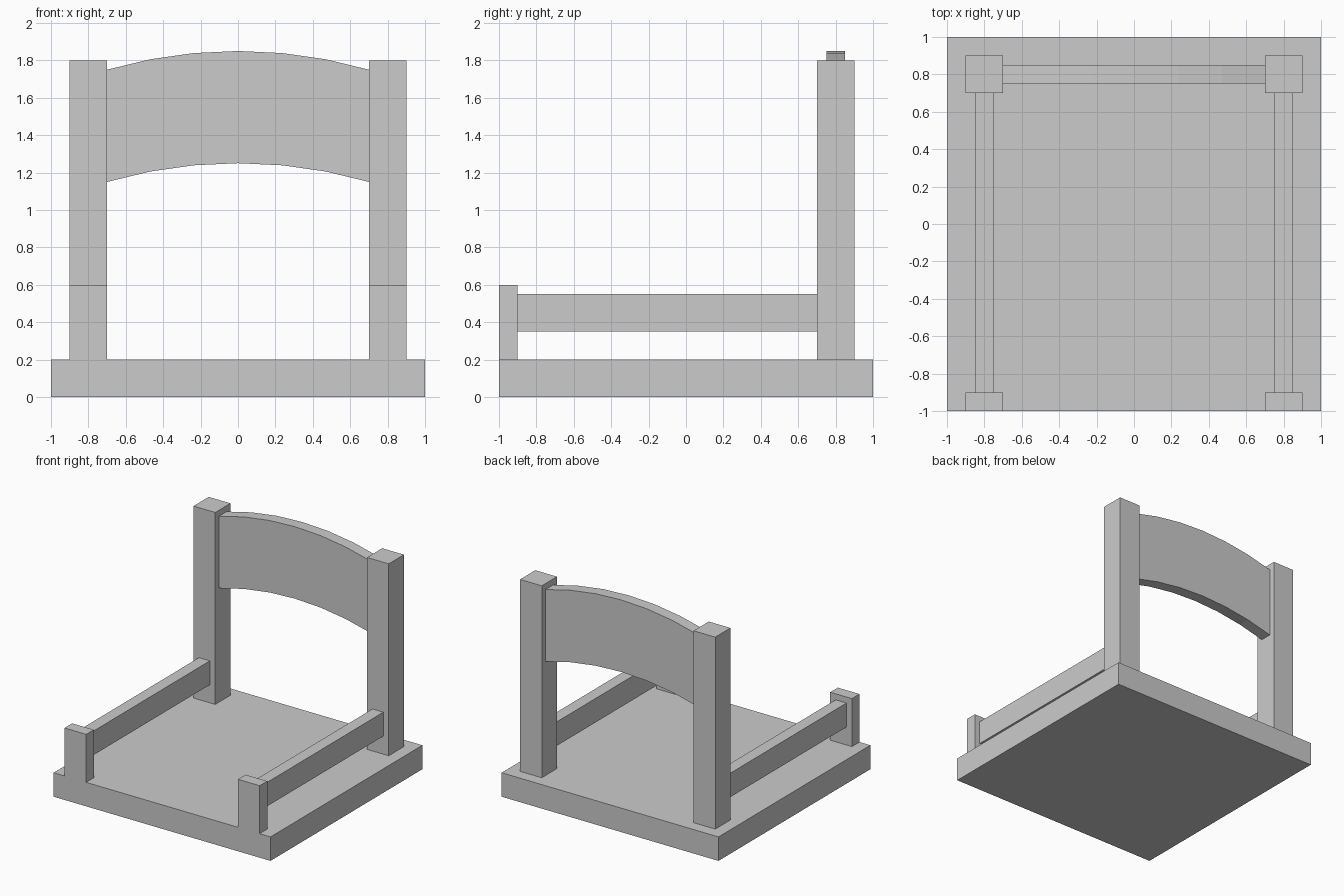
import bpy
import bmesh
import math

if "Cube" in bpy.data.objects:
    bpy.data.objects.remove(bpy.data.objects["Cube"])


def box(name, x, y, z):
    """Axis-aligned box from (min, max) ranges."""
    bm = bmesh.new()
    bmesh.ops.create_cube(bm, size=1)
    for v in bm.verts:
        v.co = [r[0] if c < 0 else r[1] for c, r in zip(v.co, (x, y, z))]
    return finish(name, bm)


def finish(name, bm):
    bmesh.ops.recalc_face_normals(bm, faces=bm.faces)
    mesh = bpy.data.meshes.new(name)
    bm.to_mesh(mesh)
    bm.free()
    obj = bpy.data.objects.new(name, mesh)
    bpy.context.collection.objects.link(obj)
    return obj


# Seat slab
box("seat", (-1, 1), (-1, 1), (0, 0.2))

# Posts and arm rails on both sides
for side, s in (("left", -1), ("right", 1)):
    post_x = sorted((0.7 * s, 0.9 * s))
    rail_x = sorted((0.75 * s, 0.85 * s))
    box(f"back_post_{side}", post_x, (0.7, 0.9), (0.2, 1.8))
    box(f"front_post_{side}", post_x, (-1, -0.9), (0.2, 0.6))
    box(f"arm_rail_{side}", rail_x, (-0.9, 0.7), (0.35, 0.55))

# Arched backrest: a circular arc swept down into a panel
radius, segments = 2.5, 6
half = math.asin(0.7 / radius)
arc = []
for i in range(segments + 1):
    a = -half + 2 * half * i / segments
    arc.append((radius * math.sin(a), radius * (math.cos(a) - 1)))
outline = [(x, 1.85 + d) for x, d in arc] + [(x, 1.25 + d) for x, d in reversed(arc)]

bm = bmesh.new()
face = bm.faces.new([bm.verts.new((x, 0.75, z)) for x, z in outline])
ext = bmesh.ops.extrude_face_region(bm, geom=[face], use_keep_orig=True)
bmesh.ops.translate(bm, vec=(0, 0.1, 0),
                    verts=[g for g in ext["geom"] if isinstance(g, bmesh.types.BMVert)])
finish("backrest", bm)
